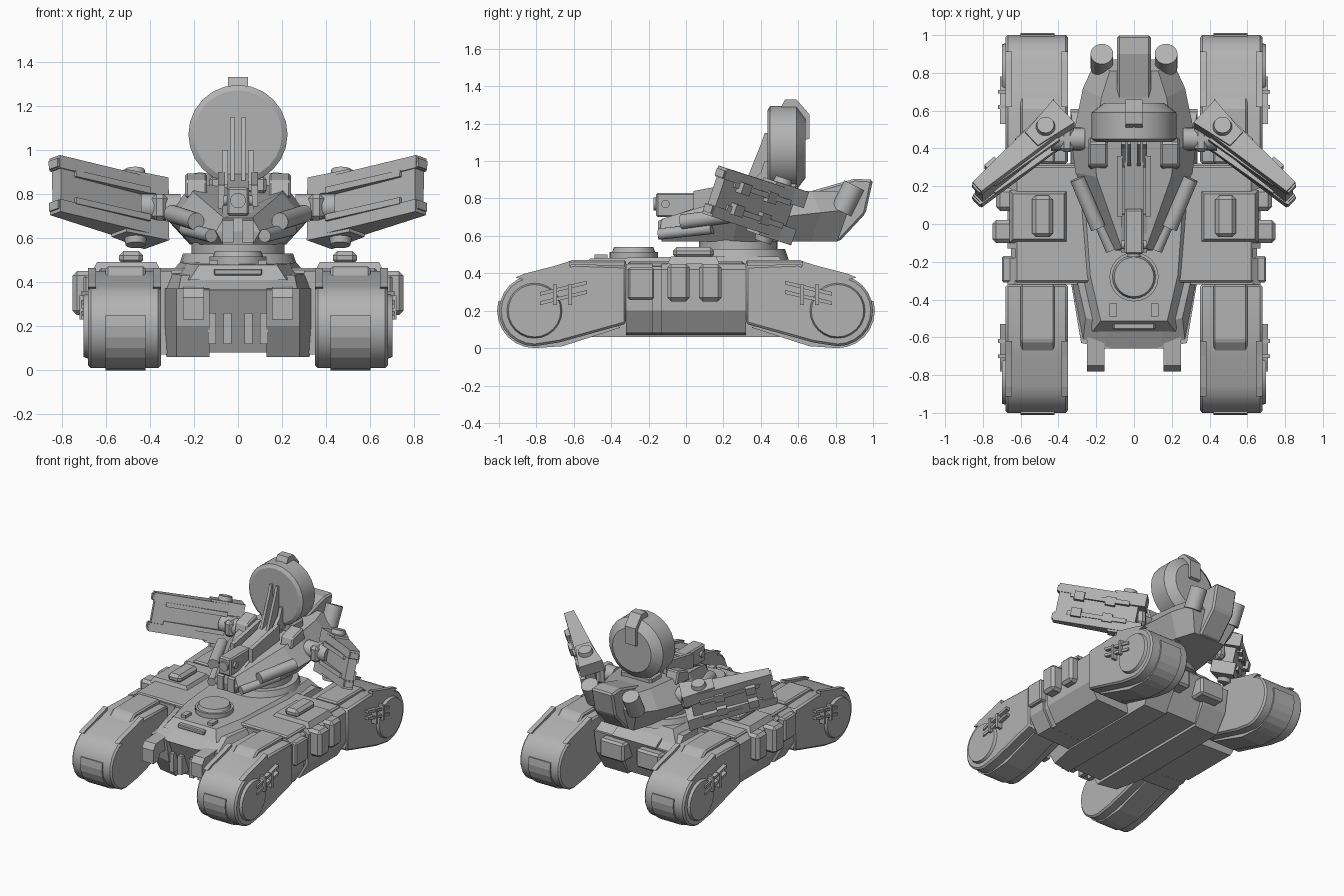
import bpy, bmesh, math
from mathutils import Vector, Matrix

if "Cube" in bpy.data.objects:
    bpy.data.objects.remove(bpy.data.objects["Cube"], do_unlink=True)

grey = bpy.data.materials.new("plain_grey")
grey.use_nodes = True
grey.diffuse_color = (.45, .45, .45, 1)
grey.node_tree.nodes["Principled BSDF"].inputs["Base Color"].default_value = grey.diffuse_color


def finish(name, bm, mirror="", bevel=0, smooth=False, matrix=None):
    """Turn a bmesh into a finished, optionally mirrored and bevelled object."""
    if matrix:
        bm.transform(matrix)
    bmesh.ops.recalc_face_normals(bm, faces=bm.faces)
    mesh = bpy.data.meshes.new(name)
    bm.to_mesh(mesh)
    bm.free()
    mesh.materials.append(grey)
    part = bpy.data.objects.new(name, mesh)
    bpy.context.collection.objects.link(part)
    if bevel:
        modifier = part.modifiers.new("bevel", "BEVEL")
        modifier.width, modifier.segments, modifier.limit_method = bevel, 1, "ANGLE"
    if mirror:
        modifier = part.modifiers.new("mirror", "MIRROR")
        modifier.use_axis = ["x" in mirror, "y" in mirror, False]
        modifier.use_mirror_merge = False
    if smooth:
        bpy.ops.object.select_all(action="DESELECT")
        part.select_set(True)
        bpy.context.view_layer.objects.active = part
        bpy.ops.object.shade_smooth_by_angle(angle=math.radians(30))


def loft(name, rings, **options):
    """Skin a stack of matching rings and cap both ends."""
    bm = bmesh.new()
    rows = [[bm.verts.new(point) for point in ring] for ring in rings]
    for low, high in zip(rows, rows[1:]):
        for i in range(len(low)):
            bm.faces.new((low[i - 1], low[i], high[i], high[i - 1]))
    bm.faces.new(rows[0])
    bm.faces.new(rows[-1])
    finish(name, bm, **options)


def side_prism(name, profile, x, **options):
    """Extrude a side profile of (y, z) points across the x range."""
    loft(name, [[(across, y, z) for y, z in profile] for across in x], **options)


def box(name, x, y, z, taper=0, **options):
    """Box from three ranges; taper pulls the top edges inward."""
    rings = []
    for height, inset in zip(z, (0, taper)):
        left, right, front, back = x[0] + inset, x[1] - inset, y[0] + inset, y[1] - inset
        rings.append([(left, front, height), (right, front, height),
                      (right, back, height), (left, back, height)])
    loft(name, rings, **options)


def plan_loft(name, widths, stations, layers, ceiling, **options):
    """Loft a symmetric plan outline; each layer has height, slope, width scale and length scale."""
    rings = []
    for height, slope, wide, long in layers:
        half = [(width * wide, y * long, min(height + slope * y, ceiling))
                for width, y in zip(widths, stations)]
        rings.append(half + [(-x, y, z) for x, y, z in reversed(half)])
    loft(name, rings, **options)


def cylinder(name, start, end, radius, top_radius=None, sides=24, **options):
    start, end = Vector(start), Vector(end)
    span = end - start
    bm = bmesh.new()
    bmesh.ops.create_cone(bm, cap_ends=True, segments=sides, radius1=radius,
                          radius2=top_radius or radius, depth=span.length)
    turn = span.to_track_quat("Z", "Y").to_matrix().to_4x4()
    bm.transform(Matrix.Translation((start + end) / 2) @ turn)
    finish(name, bm, smooth=True, **options)


def wheel_arc(radius, first, last):
    """Points round the front of the wheel, angles measured from the top."""
    return [(hub_y - radius * math.sin(math.radians(angle)), hub_z + radius * math.cos(math.radians(angle)))
            for angle in range(first, last, 15)]


# Four track pods with treads, hubs and fittings
hub_y, hub_z, wheel = -.81, .2, .19
pod_root = -.32
side_prism("track_pod", [(pod_root, .44), (-.6, .45), (-.7, .42)] + wheel_arc(wheel, 15, 190)
           + [(-.68, .03), (pod_root, .13)], x=(.35, .68), mirror="xy", bevel=.012, smooth=True)
side_prism("tread_strip", wheel_arc(wheel + .01, 75, 190) + [(-.66, .01), (-.35, .11), (-.5, .2)],
           x=(.42, .6), mirror="xy")
side_prism("pod_top_plate", [(-.68, .42), (-.62, .47), (pod_root, .47), (pod_root, .4)],
           x=(.42, .6), mirror="xy", bevel=.01)
cylinder("hub_disc", (.66, hub_y, hub_z), (.7, hub_y, hub_z), radius=.155, top_radius=.14, mirror="xy")
for rail in (.35, .645):
    side_prism("fender_rail", wheel_arc(wheel + .015, 15, 45) + [(-.8, .35), (-.62, .42), (-.62, .465), (-.7, .44)],
               x=(rail, rail + .035), mirror="xy")
for bar in (.27, .32):
    side_prism("hub_bracket", [(-.78, bar - .04), (-.53, bar + .02), (-.53, bar + .04), (-.78, bar - .02)],
               x=(.67, .71), mirror="xy")
for clamp in (-.7, -.62):
    box("bracket_clamp", x=(.67, .72), y=(clamp - .01, clamp + .01), z=(.23, .34), mirror="xy")

# Side bodies between the pods, with lockers
sponson = [(.3, .45), (.63, .45), (.67, .42), (.67, .2), (.6, .08), (.3, .07)]
for name, front, back, scale in (("front_sponson", pod_root, -.18, 1),
                                 ("sponson_joint", -.2, -.1, .97),
                                 ("rear_sponson", -.13, -pod_root, 1)):
    loft(name, [[(x * scale, y, z) for x, z in sponson] for y in (front, back)], mirror="x")
for front, outer in ((-.1, .75), (.07, .73)):
    box("side_locker", x=(.6, outer), y=(front, front + .12), z=(.25, .45), mirror="x", bevel=.02)
box("side_fin", x=(.6, .7), y=(-.31, -.17), z=(.26, .43), mirror="x", bevel=.01)

# Central hull: twin keels, core, sloped top and raised deck
hull_half = .335
for side in (-1, 1):
    rings = []
    for height, nose, inset in ((.06, -.55, .01), (.2, -.63, 0), (.37, -.66, 0)):
        outer = hull_half - inset
        outline = [(.13, nose), (.28, nose + .03), (outer, -.3), (outer, -nose - .05), (.13, -nose - .05)]
        rings.append([(side * x, y, height) for x, y in outline])
    loft("left_keel" if side > 0 else "right_keel", rings)
side_prism("hull_core", [(-.52, .08), (-.64, .37), (-.45, .44), (.5, .45), (.62, .38), (.5, .08)], x=(-.18, .18))
plan_loft("hull_top", widths=(.15, .27, hull_half, hull_half), stations=(-.66, -.62, -.28, .6),
          layers=[(.365, 0, 1, 1), (.45, .03, .95, .8)], ceiling=.455)
plan_loft("raised_deck", widths=(.22, .29, .33, .3), stations=(-.57, -.3, .2, .55),
          layers=[(.41, 0, 1, 1), (.49, .02, .8, .9)], ceiling=.49)
box("deck_plate", x=(.2, .63), y=(-.31, .31), z=(.43, .465), mirror="x", bevel=.01)
box("glacis_slit", x=(-.11, .11), y=(-.56, -.51), z=(.43, .46), bevel=.006)
box("deck_stud", x=(.09, .13), y=(-.49, -.42), z=(.47, .5), mirror="x")
for rib in (.03, .1):
    box("prow_rib", x=(rib, rib + .035), y=(-.62, -.5), z=(.12, .26), mirror="x")
side_prism("tow_hook", [(-.6, .38), (-.75, .37), (-.78, .33), (-.78, .23), (-.72, .23), (-.7, .28), (-.6, .28)],
           x=(.155, .25), mirror="x")
box("rear_locker", x=(.05, .25), y=(.55, .67), z=(.22, .36), mirror="x", bevel=.015)

# Deck fittings
cylinder("cupola_base", (0, -.28, .47), (0, -.28, .515), radius=.13)
cylinder("cupola", (0, -.28, .5), (0, -.28, .54), radius=.12, top_radius=.105)
box("deck_hatch", x=(.35, .66), y=(-.1, .18), z=(.45, .49), taper=.02, mirror="x")
box("hatch_lid", x=(.43, .54), y=(-.07, .15), z=(.48, .54), mirror="x", bevel=.02)

# Turret body on its ring
ring_y = .28
cylinder("turret_ring", (0, ring_y, .47), (0, ring_y, .53), radius=.27, top_radius=.25)
cylinder("turret_neck", (0, ring_y, .5), (0, ring_y, .58), radius=.21)
plan_loft("turret_body", widths=(.1, .31, .33, .27, .2), stations=(-.14, .27, .43, .72, .87),
          layers=[(.57, 0, .66, .93), (.645, .11, 1, 1), (.73, .28, .64, .93)], ceiling=.84)
side_prism("rear_housing", [(.6, .82), (.9, .905), (1, .9), (.96, .72), (.82, .57), (.6, .6)],
           x=(-.09, .09), bevel=.012)
cylinder("rear_canister", (.17, .83, .73), (.17, .9, .87), radius=.06, mirror="x")
side_prism("roof_hatch", [(.29, .78), (.31, .86), (.43, .895), (.46, .8)], x=(.14, .24), mirror="x", bevel=.01)
cylinder("cheek_tube", (.19, -.02, .675), (.3, .24, .71), radius=.04, mirror="x")
cylinder("lower_tube", (.12, -.14, .61), (.24, .14, .64), radius=.03, mirror="x")

# Nose sensor and weapon spine
lens_z = .77
side_prism("nose_mount", [(-.15, .58), (-.15, .68), (.05, .75), (.1, .6)], x=(.02, .07), mirror="x")
box("nose_block", x=(-.05, .05), y=(-.16, .08), z=(.7, .83), bevel=.01)
cylinder("nose_lens", (0, -.175, lens_z), (0, -.12, lens_z), radius=.035)
cylinder("nose_pivot", (-.065, -.11, lens_z), (.065, -.11, lens_z), radius=.022)
side_prism("spine_rail", [(.04, .72), (.04, .84), (.36, .9), (.36, .78)], x=(.06, .09), mirror="x")
side_prism("spine_core", [(0, .7), (.05, .8), (.48, .9), (.48, .8)], x=(-.05, .05))

# Dish with its mast and strap
dish_z, dish_radius = 1.07, .225
cylinder("dish_face", (0, .435, dish_z), (0, .45, dish_z), radius=.2, top_radius=dish_radius)
cylinder("dish_rim", (0, .45, dish_z), (0, .59, dish_z), radius=dish_radius)
cylinder("dish_back", (0, .59, dish_z), (0, .64, dish_z), radius=dish_radius, top_radius=.16)
side_prism("dish_strap", [(.5, 1.27), (.53, 1.33), (.59, 1.33), (.66, 1.25), (.66, 1.12), (.6, 1.1)],
           x=(-.045, .045))
for name, inner, outer, top in (("mast_blade", .015, .035, 1.15), ("mast_side", .045, .07, 1)):
    side_prism(name, [(.3, .84), (.4, top - .06), (.42, top), (.47, top), (.48, .84)],
               x=(inner, outer), mirror="x")
box("dish_foot", x=(-.13, .13), y=(.46, .6), z=(.8, .88), bevel=.015)

# Angled launchers, built along their own length, thickness and height axes
length_axis = Vector((.43, -.37, .12)).normalized()
height_axis = Vector((0, .09, .26))
height_axis = (height_axis - length_axis * height_axis.dot(length_axis)).normalized()
axes = Matrix((length_axis, height_axis.cross(length_axis), height_axis)).transposed().to_4x4()
launcher = {"mirror": "x", "matrix": Matrix.Translation((.615, .34, .78)) @ axes}


def tapered_slab(name, length, thickness, height):
    loft(name, [[(x, -half, height[0]), (x, half, height[0]), (x, half, height[1]), (x, -half, height[1])]
                for x, half in zip(length, thickness)], **launcher)


tapered_slab("launcher_panel", length=(-.28, .28), thickness=(.05, .03), height=(-.1, .1))
for side, level in ((-1, "lower"), (1, "upper")):
    tapered_slab(level + "_launcher_rail", length=(-.3, .29), thickness=(.075, .035),
                 height=(side * .075, side * .135))
    tapered_slab(level + "_launcher_ridge", length=(-.22, .2), thickness=(.085, .045),
                 height=(side * .05, side * .08))
    tapered_slab(level + "_launcher_shoulder", length=(-.33, -.1), thickness=(.085, .05),
                 height=(side * .06, side * .15))
    cylinder(level + "_launcher_knob", (-.2, 0, side * .13), (-.2, 0, side * .18),
             radius=.055, top_radius=.045, **launcher)
    for clip in (-.12, .1):
        box(level + "_launcher_clip", x=(clip, clip + .07), y=(.03, .075), z=(side * .03, side * .09), **launcher)
    box(level + "_muzzle_tab", x=(.27, .3), y=(-.03, .03), z=(side * .08, side * .12), **launcher)
cylinder("launcher_joint", (.26, .45, .74), (.44, .45, .74), radius=.06, mirror="x")
box("joint_block", x=(.32, .39), y=(.38, .53), z=(.68, .8), mirror="x", bevel=.02)
